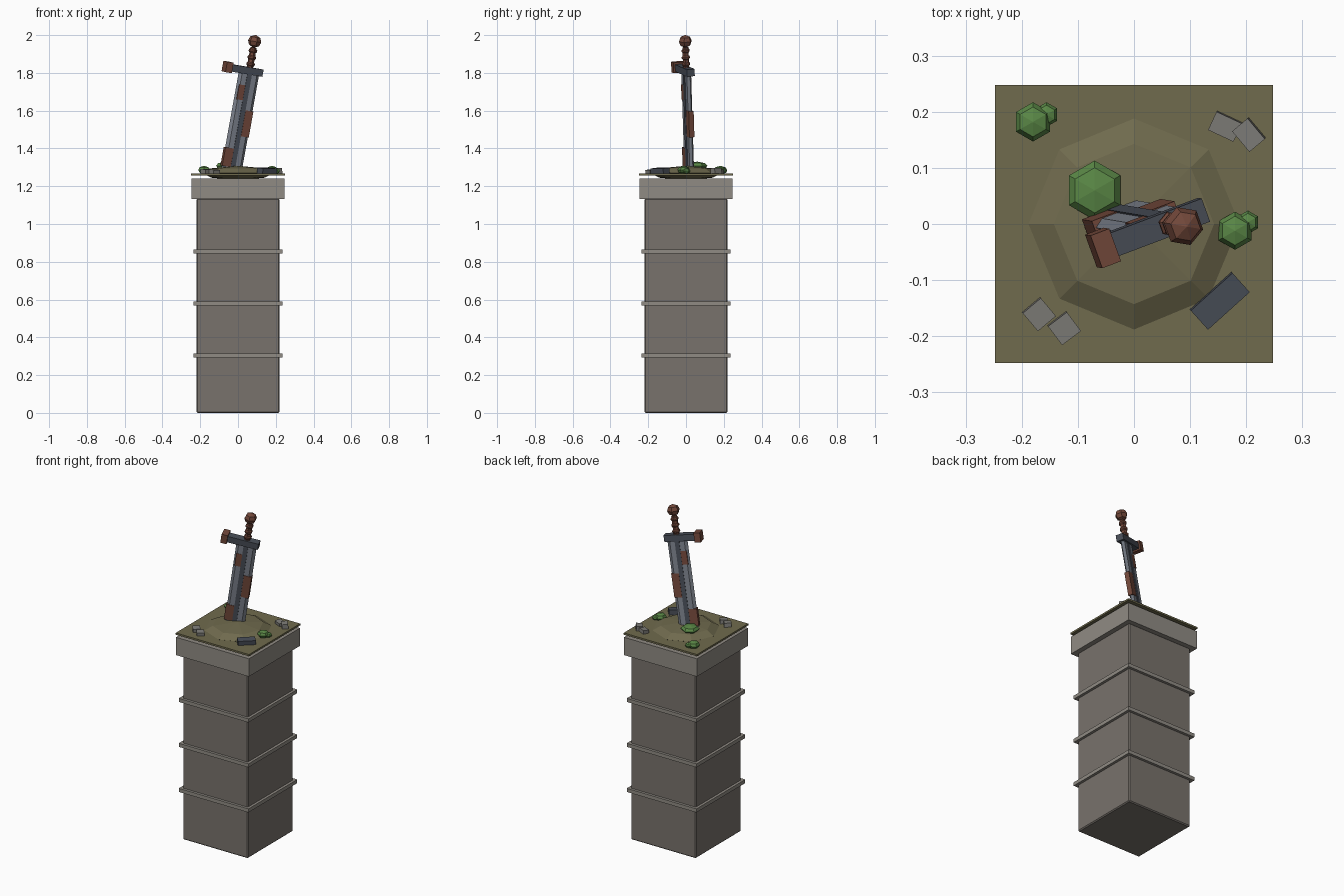
import bpy, math
from mathutils import Matrix, Vector

if "Cube" in bpy.data.objects:
    bpy.data.objects.remove(bpy.data.objects["Cube"])


def material(name, rgb):
    m = bpy.data.materials.new(name)
    m.diffuse_color = (*rgb, 1)
    m.use_nodes = True
    m.node_tree.nodes["Principled BSDF"].inputs["Base Color"].default_value = m.diffuse_color
    return m


STONE = material("stone", (0.19, 0.17, 0.15))
TRIM = material("trim_stone", (0.28, 0.26, 0.23))
SOIL = material("soil", (0.16, 0.145, 0.075))
ROCK = material("rock", (0.21, 0.205, 0.19))
LEAF = material("leaf", (0.1, 0.24, 0.06))
STEEL = material("steel", (0.2, 0.22, 0.26))
DARK = material("dark_steel", (0.065, 0.075, 0.095))
RUST = material("rust", (0.17, 0.065, 0.043))


def mesh(name, verts, faces, mat, matrix=Matrix()):
    me = bpy.data.meshes.new(name)
    me.from_pydata(verts, [], faces)
    me.transform(matrix)
    me.materials.append(mat)
    ob = bpy.data.objects.new(name, me)
    bpy.context.collection.objects.link(ob)
    return ob


def prism(name, outline, z0, z1, mat, matrix=Matrix()):
    n = len(outline)
    verts = [(x, y, z) for z in (z0, z1) for x, y in outline]
    faces = [(i, (i + 1) % n, n + (i + 1) % n, n + i) for i in range(n)]
    faces += [tuple(range(n))[::-1], tuple(range(n, 2 * n))]
    return mesh(name, verts, faces, mat, matrix)


def box(name, x, y, sx, sy, z0, z1, mat, matrix=Matrix(), bevel=0):
    a, b = sx / 2, sy / 2
    ob = prism(name, [(x - a, y - b), (x + a, y - b), (x + a, y + b), (x - a, y + b)],
               z0, z1, mat, matrix)
    if bevel:
        mod = ob.modifiers.new("bevel", "BEVEL")
        mod.width, mod.segments = bevel, 1
    return ob


def lathe(name, profile, sides, mat, matrix=Matrix(), phase=math.pi / 2):
    # profile is (radius, z) from bottom to top
    verts = []
    for r, z in profile:
        for i in range(sides):
            a = phase + math.tau * i / sides
            verts.append((r * math.cos(a), r * math.sin(a), z))
    faces = [(k * sides + i, k * sides + (i + 1) % sides,
              (k + 1) * sides + (i + 1) % sides, (k + 1) * sides + i)
             for k in range(len(profile) - 1) for i in range(sides)]
    last = (len(profile) - 1) * sides
    faces += [tuple(range(sides))[::-1], tuple(range(last, last + sides))]
    return mesh(name, verts, faces, mat, matrix)


def blob(name, loc, r, h, sides, mat, matrix=Matrix()):
    ball = [(0.001, -h), (0.76 * r, -0.65 * h), (r, 0), (0.76 * r, 0.65 * h), (0.001, h)]
    return lathe(name, ball, sides, mat, matrix @ Matrix.Translation(loc))


# pillar with bands and cap
box("pillar", 0, 0, 0.44, 0.44, 0, 1.135, STONE, bevel=0.006)
for i, z in enumerate((0.304, 0.58, 0.855)):
    box(f"pillar_band_{i + 1}", 0, 0, 0.472, 0.472, z - 0.011, z + 0.011, TRIM)
box("pillar_cap", 0, 0, 0.494, 0.494, 1.132, 1.241, TRIM)

# earth
box("turf_plate", 0, 0, 0.496, 0.496, 1.257, 1.268, SOIL)
blob("mound", (0, 0, 1.27), 0.188, 0.038, 8, SOIL)

# shrubs
for i, (x, y, z, r, h) in enumerate((
        (-0.18, 0.182, 1.286, 0.035, 0.022), (-0.156, 0.195, 1.281, 0.022, 0.015),
        (0.18, -0.012, 1.286, 0.034, 0.022), (0.203, 0.003, 1.281, 0.021, 0.015),
        (-0.07, 0.06, 1.308, 0.053, 0.022))):
    blob(f"shrub_{i + 1}", (x, y, z), r, h, 6, LEAF)

# loose stones and a fallen shard of metal
for name, x, y, sx, sy, h, deg, mat in (
        ("stone_1", -0.17, -0.16, 0.042, 0.042, 0.024, 40, ROCK),
        ("stone_2", -0.125, -0.185, 0.042, 0.042, 0.022, 37, ROCK),
        ("stone_3", 0.163, 0.175, 0.05, 0.036, 0.022, -25, ROCK),
        ("stone_4", 0.206, 0.16, 0.048, 0.036, 0.03, -50, ROCK),
        ("metal_shard", 0.152, -0.136, 0.1, 0.046, 0.03, 42, DARK)):
    place = Matrix.Translation((x, y, 1.266)) @ Matrix.Rotation(math.radians(deg), 4, "Z") \
        @ Matrix.Rotation(math.radians(5), 4, "X")
    box(name, 0, 0, sx, sy, 0, h, mat, place)

# sword frame: local x across the blade, local z up the leaning axis
w = Vector((0.18, -0.03, 1)).normalized()
u = Vector((0.94, 0.34, 0))
u = (u - u.dot(w) * w).normalized()
v = w.cross(u)
F = Matrix((u, v, w)).transposed().to_4x4()
F.translation = (-0.03, 0.016, 1.31)

# blade, dark fuller on both sides, rust patches
prism("blade", [(-0.058, 0), (-0.042, -0.012), (0.042, -0.012),
                (0.058, 0), (0.042, 0.012), (-0.042, 0.012)], -0.04, 0.5, STEEL, F)
box("fuller", 0, 0, 0.026, 0.03, -0.03, 0.49, DARK, F)
for i, (x, z0, z1, wd) in enumerate(((-0.036, -0.01, 0.09, 0.05), (0.036, 0.16, 0.3, 0.044),
                                     (-0.03, 0.35, 0.43, 0.034))):
    box(f"rust_patch_{i + 1}", x, 0, wd, 0.028, z0, z1, RUST, F)

# broken crossguard with one end block
box("crossguard", -0.025, 0, 0.19, 0.044, 0.49, 0.528, DARK, F)
box("guard_end", -0.125, 0, 0.036, 0.062, 0.482, 0.538, RUST, F)

# ribbed grip and pommel
lathe("grip", [(0.017, 0.52), (0.017, 0.635)], 6, RUST, F)
for i in range(3):
    z = 0.545 + 0.036 * i
    lathe(f"grip_ring_{i + 1}", [(0.018, z - 0.01), (0.023, z - 0.004), (0.023, z + 0.004),
                                 (0.018, z + 0.01)], 6, RUST, F)
blob("pommel", (0, 0, 0.668), 0.036, 0.034, 6, RUST, F)
